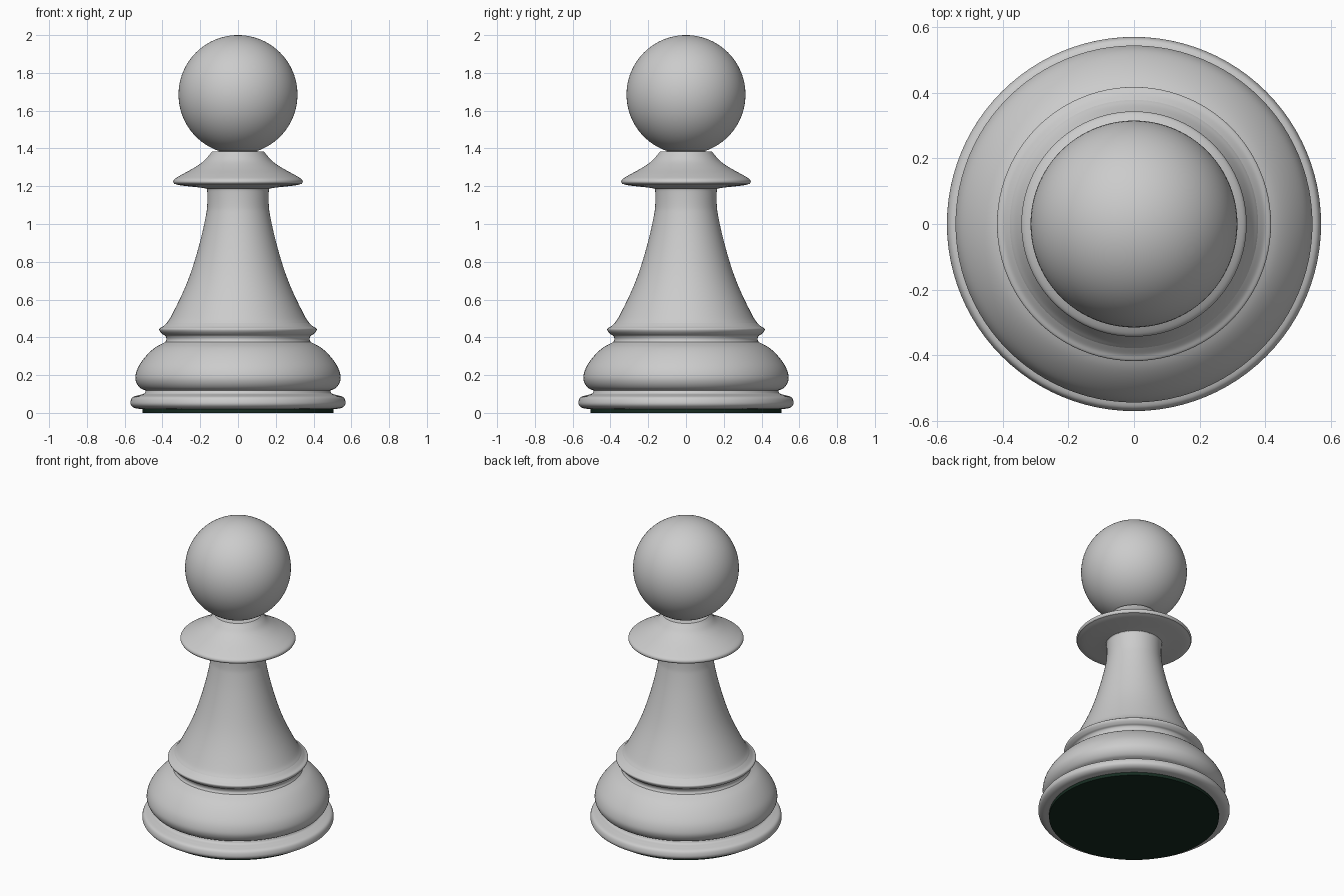
import bpy, bmesh, math
from mathutils import Vector

if "Cube" in bpy.data.objects:
    bpy.data.objects.remove(bpy.data.objects["Cube"])

SIDES = 96


def smooth_path(pts, steps=6):
    """Catmull-Rom interpolation through (radius, height) points."""
    p = [Vector(q) for q in pts]
    p = [2 * p[0] - p[1]] + p + [2 * p[-1] - p[-2]]
    out = []
    for i in range(1, len(p) - 2):
        a, b, c, d = p[i - 1:i + 3]
        for s in range(steps):
            t = s / steps
            out.append(0.5 * (2 * b + (c - a) * t + (2 * a - 5 * b + 4 * c - d) * t * t
                              + (3 * b - a - 3 * c + d) * t ** 3))
    return out + [p[-2]]


def lathe(name, pts, smooth=True, color=None):
    """Spin a bottom-to-top profile around the z axis."""
    path = smooth_path(pts) if smooth else [Vector(q) for q in pts]
    bm = bmesh.new()
    vs = [bm.verts.new((max(q.x, 0), 0, q.y)) for q in path]
    es = [bm.edges.new(e) for e in zip(vs, vs[1:])]
    bmesh.ops.spin(bm, geom=vs + es, cent=(0, 0, 0), axis=(0, 0, 1),
                   angle=math.tau, steps=SIDES, use_duplicate=False)
    bmesh.ops.remove_doubles(bm, verts=bm.verts, dist=1e-5)
    bmesh.ops.recalc_face_normals(bm, faces=bm.faces)
    # Open shells must face away from the axis
    if sum(f.normal.dot(Vector((f.calc_center_median().x, f.calc_center_median().y, 0)))
           * f.calc_area() for f in bm.faces) < 0:
        bmesh.ops.reverse_faces(bm, faces=bm.faces)
    me = bpy.data.meshes.new(name)
    bm.to_mesh(me)
    bm.free()
    ob = bpy.data.objects.new(name, me)
    bpy.context.collection.objects.link(ob)
    if color:
        mat = bpy.data.materials.new(name)
        mat.diffuse_color = color
        mat.use_nodes = True
        mat.node_tree.nodes["Principled BSDF"].inputs["Base Color"].default_value = mat.diffuse_color
        me.materials.append(mat)
    finish(ob)
    return ob


def finish(ob):
    bpy.ops.object.select_all(action='DESELECT')
    ob.select_set(True)
    bpy.context.view_layer.objects.active = ob
    bpy.ops.object.shade_smooth_by_angle(angle=math.radians(35))


# Green felt pad underneath
lathe("felt_pad", [(0, 0), (0.505, 0), (0.505, 0.02)], False, (0.008, 0.025, 0.015, 1))

# Foot ring with rounded edge
lathe("foot_ring", [(0.505, 0.02), (0.545, 0.025), (0.566, 0.04), (0.569, 0.06),
                    (0.558, 0.083), (0.525, 0.094), (0.498, 0.102), (0.488, 0.118)])

# Bulging base
lathe("base_bulge", [(0.488, 0.118), (0.518, 0.132), (0.538, 0.16), (0.543, 0.195),
                     (0.527, 0.245), (0.488, 0.30), (0.44, 0.345), (0.385, 0.375)])

# Groove and thin bead above the base
lathe("bead", [(0.385, 0.375), (0.379, 0.39), (0.385, 0.408), (0.40, 0.417),
               (0.414, 0.432), (0.416, 0.446), (0.398, 0.457), (0.378, 0.475)])

# Tapering stem
lathe("stem", [(0.378, 0.475), (0.355, 0.51), (0.30, 0.62), (0.258, 0.72), (0.222, 0.83),
               (0.19, 0.95), (0.169, 1.05), (0.163, 1.10), (0.163, 1.175), (0.168, 1.188)])

# Flared collar
lathe("collar_underside", [(0.168, 1.188), (0.21, 1.194), (0.30, 1.204), (0.338, 1.213)])
lathe("collar", [(0.338, 1.213), (0.343, 1.224), (0.335, 1.239), (0.30, 1.26), (0.235, 1.296),
                 (0.185, 1.33), (0.155, 1.362), (0.138, 1.383)])
lathe("collar_top", [(0.138, 1.383), (0.09, 1.386)], False)

# Ball head
bpy.ops.mesh.primitive_uv_sphere_add(segments=SIDES, ring_count=48, radius=0.315,
                                     location=(0, 0, 1.685))
bpy.context.object.name = "head"
finish(bpy.context.object)
